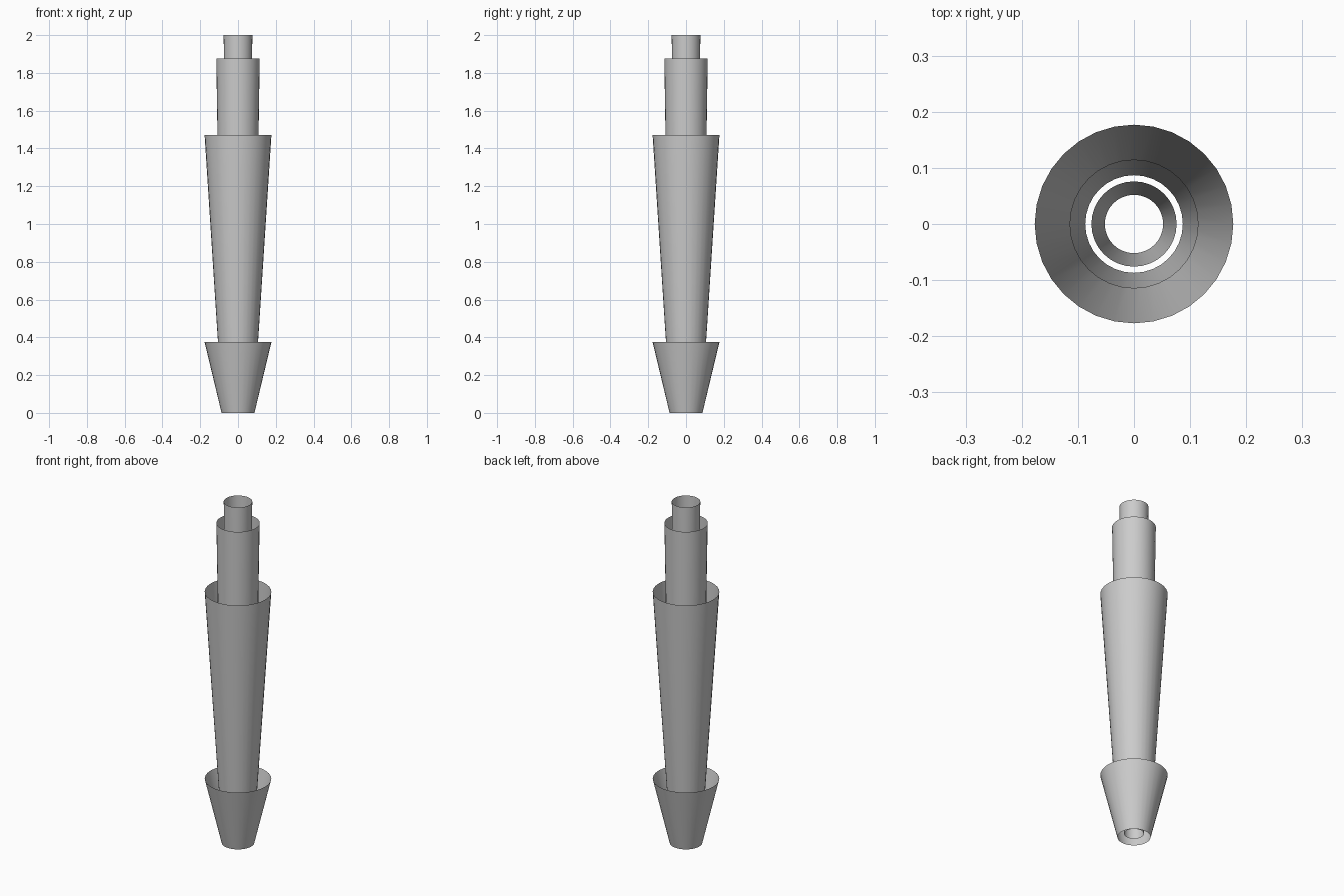
import bpy

if "Cube" in bpy.data.objects:
    bpy.data.objects.remove(bpy.data.objects["Cube"])


def open_cone(name, z0, z1, r0, r1, sides=32):
    # open-ended tapered sleeve
    bpy.ops.mesh.primitive_cone_add(
        vertices=sides, radius1=r0, radius2=r1, depth=z1 - z0,
        end_fill_type='NOTHING', location=(0, 0, (z0 + z1) / 2))
    obj = bpy.context.object
    obj.name = name
    bpy.ops.object.shade_smooth_by_angle()


# nested sleeves, outermost and lowest first
open_cone("base_cup", 0.0, 0.375, 0.087, 0.177)
open_cone("long_sleeve", 0.08, 1.472, 0.087, 0.177)
open_cone("upper_sleeve", 0.09, 1.875, 0.087, 0.115)
open_cone("inner_tube", 0.02, 2.0, 0.052, 0.076)
